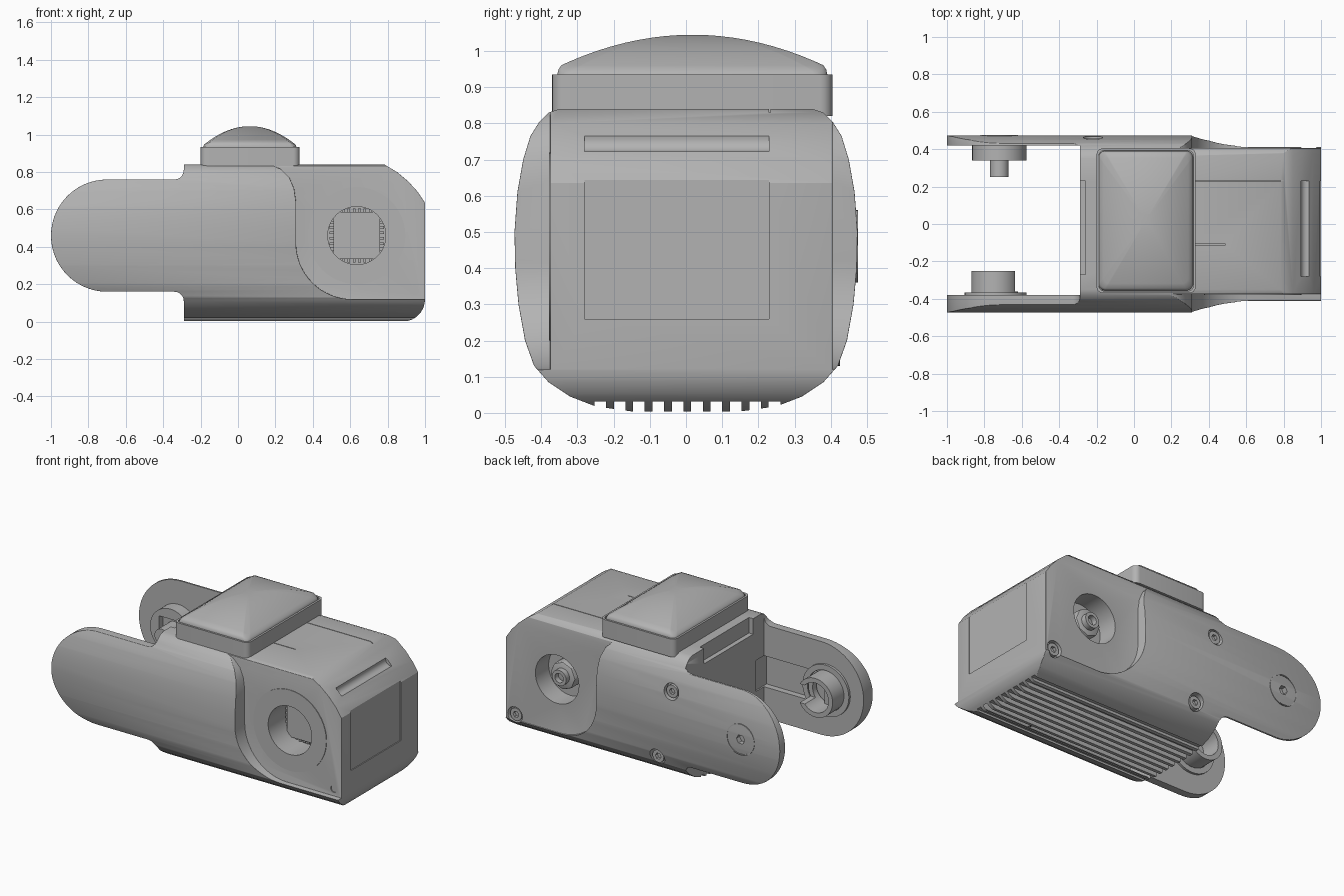
import bpy, bmesh, math
from mathutils import Vector

if "Cube" in bpy.data.objects:
    bpy.data.objects.remove(bpy.data.objects["Cube"])

grey = bpy.data.materials.new("plain grey")
grey.use_nodes = True
grey.diffuse_color = (0.45, 0.45, 0.45, 1)
grey.node_tree.nodes["Principled BSDF"].inputs["Base Color"].default_value = grey.diffuse_color


def finish(name, bm):
    bmesh.ops.recalc_face_normals(bm, faces=bm.faces)
    mesh = bpy.data.meshes.new(name)
    bm.to_mesh(mesh)
    bm.free()
    mesh.materials.append(grey)
    ob = bpy.data.objects.new(name, mesh)
    bpy.context.collection.objects.link(ob)
    return ob


def prism(name, pts, axis, lo, hi):
    """Extrude a flat outline along x, y or z."""
    place = {"x": lambda a, b, t: (t, a, b),
             "y": lambda a, b, t: (a, t, b),
             "z": lambda a, b, t: (a, b, t)}[axis]
    bm = bmesh.new()
    face = bm.faces.new([bm.verts.new(place(a, b, lo)) for a, b in pts])
    new = bmesh.ops.extrude_face_region(bm, geom=[face])["geom"]
    shift = Vector(place(0, 0, hi - lo))
    bmesh.ops.translate(bm, vec=shift, verts=[v for v in new if isinstance(v, bmesh.types.BMVert)])
    return finish(name, bm)


def box(name, x, y, z):
    return prism(name, [(x[0], z[0]), (x[1], z[0]), (x[1], z[1]), (x[0], z[1])], "y", *y)


def arc(cx, cz, r, start, end, n=16):
    steps = [math.radians(start + (end - start) * i / n) for i in range(n + 1)]
    return [(cx + r * math.cos(a), cz + r * math.sin(a)) for a in steps]


def disc(name, x, z, r, y0, y1, n=48):
    return prism(name, arc(x, z, r, 0, 360, n)[:-1], "y", y0, y1)


def apply(ob, mod):
    bpy.context.view_layer.objects.active = ob
    bpy.ops.object.modifier_apply(modifier=mod.name)


def cut(ob, tool, operation="DIFFERENCE"):
    mod = ob.modifiers.new("cut", "BOOLEAN")
    mod.operation, mod.solver, mod.object = operation, "EXACT", tool
    apply(ob, mod)
    bpy.data.objects.remove(tool)


def bevel(ob, width, segments=3, angle=40):
    mod = ob.modifiers.new("bevel", "BEVEL")
    mod.width, mod.segments = width, segments
    mod.limit_method, mod.angle_limit = "ANGLE", math.radians(angle)
    apply(ob, mod)


def rounded_rect(x0, x1, y0, y1, r):
    return (arc(x1 - r, y1 - r, r, 0, 90, 6) + arc(x0 + r, y1 - r, r, 90, 180, 6)
            + arc(x0 + r, y0 + r, r, 180, 270, 6) + arc(x1 - r, y0 + r, r, 270, 360, 6))


def tube(name, x, z, r, hole, y0, y1):
    ob = disc(name, x, z, r, y0, y1)
    cut(ob, disc("bore", x, z, hole, y0 - 0.1, y1 + 0.1))
    return ob


MID = 0.46            # height of both pivots
EYE = 0.635           # x of the round openings
FRONT, BACK = -0.375, 0.405

# Housing: bulged cross-section crossed with the side outline
half = [(0.15, 0.004), (0.25, 0.018), (0.32, 0.045), (0.38, 0.085), (0.42, 0.13), (0.445, 0.2),
        (0.463, 0.3), (0.472, 0.4), (0.474, 0.5), (0.466, 0.61), (0.45, 0.7), (0.43, 0.765),
        (0.405, 0.805), (0.38, 0.83), (0.35, 0.84)]
section = half + [(-y, z) for y, z in reversed(half)]
housing = prism("housing", section, "x", -1.1, 1.1)
outline = ([(-0.29, -0.1)] + arc(-0.34, 0.11, 0.05, 0, 90, 5)
           + arc(-0.7, MID, 0.3, 270, 90, 28) + arc(-0.34, 0.81, 0.05, 270, 360, 5)
           + [(-0.29, 0.95), (0.74, 0.95), (0.775, 0.845), (0.85, 0.8), (0.91, 0.75), (0.96, 0.695), (1, 0.635)]
           + arc(0.88, 0.12, 0.12, 0, -90, 8) + [(0.88, -0.1)])
cut(housing, prism("outline", outline, "y", -0.7, 0.7), "INTERSECT")

# Flat side pockets at the sensor end
pocket = ([(0.14, 0.95), (0.17, 0.84), (0.23, 0.815), (0.275, 0.77), (0.3, 0.71), (0.31, 0.64)]
          + arc(0.61, 0.42, 0.3, 180, 270, 16) + [(1.2, 0.12), (1.2, 0.95)])
cut(housing, prism("front_pocket", pocket, "y", -0.8, FRONT))
cut(housing, prism("back_pocket", pocket, "y", BACK, 0.8))
bevel(housing, 0.014)

# Gap between the arms, cable channel and end ledge
cut(housing, box("arm_gap", (-1.2, -0.29), (-0.38, 0.42), (-0.2, 1.1)))
cut(housing, box("cable_channel", (-0.72, -0.28), (-0.42, -0.3), (0.36, 0.56)))
cut(housing, box("end_ledge", (-0.4, -0.26), (-0.27, 0.23), (0.74, 0.9)))

# Cooling slots underneath
for i in range(10):
    y = -0.237 + i * 0.0535
    cut(housing, box("slot", (-0.5, 1.2), (y - 0.016, y + 0.016), (-0.1, 0.032)))

# End panel, grip groove and top seams
cut(housing, box("end_panel", (0.994, 1.2), (-0.28, 0.23), (0.26, 0.73)))
cut(housing, disc("grip_groove", 0.925, 0.755, 0.034, -0.28, 0.23, 20))
cut(housing, box("top_seam", (0.3, 0.8), (0.229, 0.233), (0.83, 0.9)))
cut(housing, box("short_seam", (0.3, 0.49), (-0.112, -0.108), (0.83, 0.9)))

# Round openings and screw holes
cut(housing, disc("front_opening", EYE, MID, 0.155, -0.6, -0.2))
cut(housing, disc("back_opening", EYE, MID, 0.155, 0.27, 0.6))
screws = [(-0.22, 0.63, 0.462), (-0.1, 0.17, 0.432), (0.935, 0.15, 0.402)]
for x, z, y in screws:
    cut(housing, disc("screw_hole", x, z, 0.052, y - 0.035, 0.7, 24))
for side in (-1, 1):
    if side > 0:
        cut(housing, disc("arm_socket", -0.72, MID, 0.03, 0.44, 0.6, 6))
cut(housing, disc("corner_hole", 0.945, 0.165, 0.022, -0.6, FRONT + 0.006, 20))

# Screws with hexagon sockets
for i, (x, z, y) in enumerate(screws):
    screw = disc("screw_%d" % (i + 1), x, z, 0.04, y - 0.04, y - 0.006, 24)
    cut(screw, disc("hexagon", x, z, 0.02, y - 0.025, y + 0.1, 6))

# Sensor window ring, toothed square and chip
tube("window_ring", EYE, MID, 0.26, 0.155, FRONT - 0.004, FRONT + 0.01)
box("sensor_chip", (EYE - 0.125, EYE + 0.125), (-0.23, -0.19), (MID - 0.125, MID + 0.125))
for i in range(8):
    t = -0.1 + i * 0.0286
    for side in (-1, 1):
        box("chip_pin", (EYE + t - 0.007, EYE + t + 0.007), (-0.215, -0.195),
            sorted((MID + side * 0.12, MID + side * 0.145)))
        box("chip_pin", sorted((EYE + side * 0.12, EYE + side * 0.145)), (-0.215, -0.195),
            (MID + t - 0.007, MID + t + 0.007))

# Nut and shaft in the back opening
nut = disc("shaft_nut", EYE, MID, 0.09, 0.26, 0.35, 8)
bevel(nut, 0.01, 2)
tube("shaft_end", EYE, MID, 0.05, 0.03, 0.33, 0.385)

# Pivot bosses on the inside of the arms
tube("front_pivot_ring", -0.74, MID, 0.165, 0.13, -0.385, -0.365)
cup = tube("front_pivot_cup", -0.745, MID, 0.125, 0.095, -0.4, -0.25)
cut(cup, box("cup_slot", (-0.75, -0.5), (-0.36, -0.2), (MID - 0.06, MID + 0.06)))
boss = disc("back_pivot_boss", -0.72, MID, 0.145, 0.34, 0.425)
cut(boss, box("square_socket", (-0.8, -0.64), (0.3, 0.38), (MID - 0.08, MID + 0.08)))
disc("back_pivot_pin", -0.72, MID, 0.05, 0.25, 0.4)
tube("arm_seam_ring", -0.72, MID, 0.1, 0.094, 0.46, 0.4755)

# Top pad: tray and domed lens
tray = prism("pad_tray", rounded_rect(-0.2, 0.33, -0.37, 0.405, 0.035), "z", 0.82, 0.935)
cut(tray, prism("tray_inset", rounded_rect(-0.188, 0.318, -0.358, 0.393, 0.03), "z", 0.92, 1.0))

cx, cy, hx, hy = 0.063, 0.0175, 0.252, 0.373
bm = bmesh.new()
rim = rounded_rect(-hx, hx, -hy, hy, 0.035)
rings = []
levels = [(1, None), (1, 0.02), (0.992, 0.008), (0.97, 0)] + [(s / 10, 0) for s in range(9, 0, -1)]
for scale, drop in levels:
    ring = []
    for px, py in rim:
        x, y = px * scale, py * scale
        z = 0.915 if drop is None else 1.045 - 0.08 * (x / hx) ** 2 - 0.03 * (y / hy) ** 2 - drop
        ring.append(bm.verts.new((cx + x, cy + y, max(z, 0.916) if drop is not None else z)))
    rings.append(ring)
for low, high in zip(rings, rings[1:]):
    for i in range(len(rim)):
        j = (i + 1) % len(rim)
        bm.faces.new((low[i], low[j], high[j], high[i]))
bm.faces.new(rings[-1])
bm.faces.new(rings[0])
finish("pad_dome", bm)

# Smooth curved surfaces, keep hard edges
for ob in bpy.data.objects:
    if ob.type == "MESH":
        bpy.ops.object.select_all(action="DESELECT")
        ob.select_set(True)
        bpy.context.view_layer.objects.active = ob
        bpy.ops.object.shade_smooth_by_angle(angle=math.radians(32))
